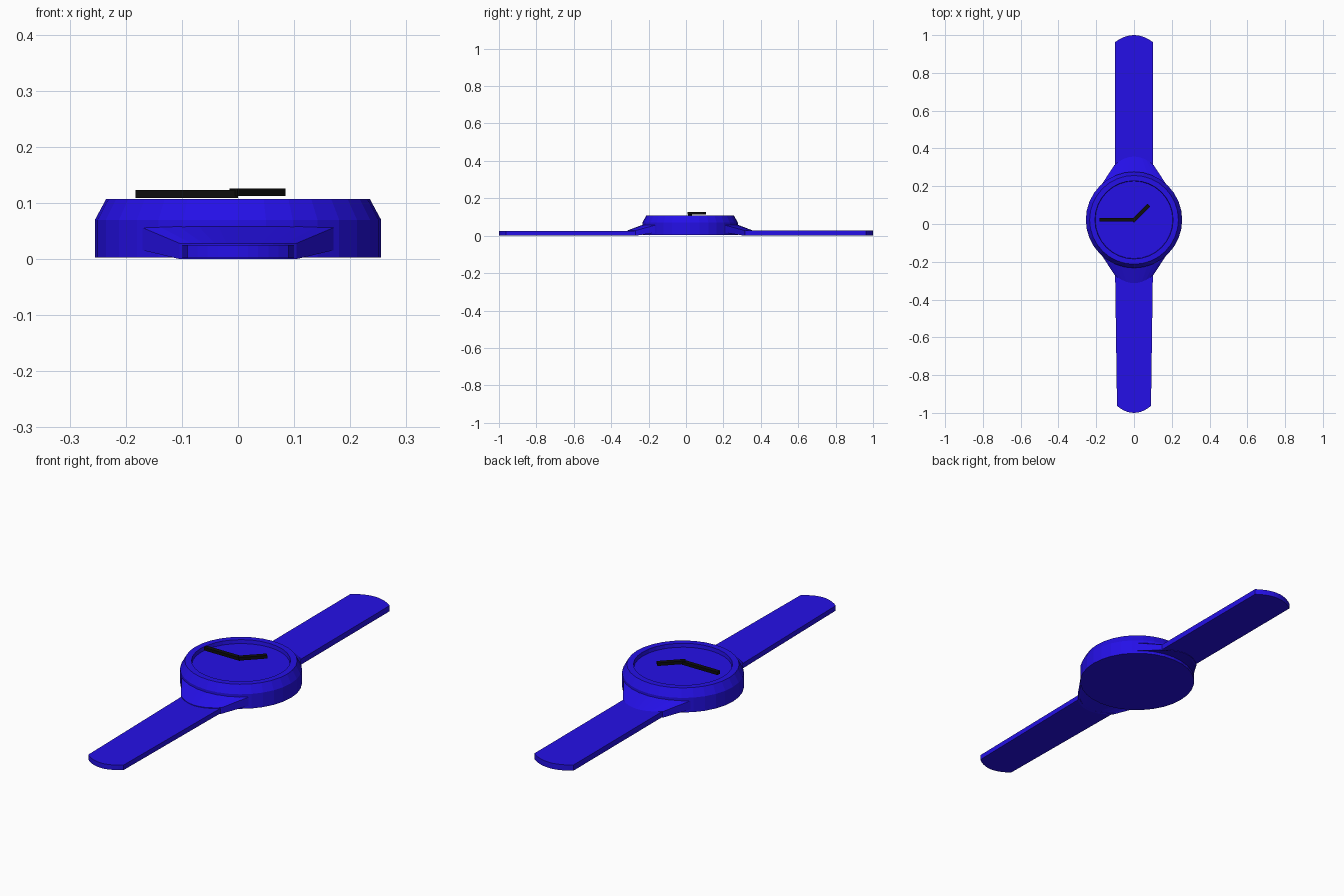
import bpy, bmesh, math

if "Cube" in bpy.data.objects:
    bpy.data.objects.remove(bpy.data.objects["Cube"])

CY = 0.022      # y of the case centre
SEG = 32


def material(name, rgb):
    m = bpy.data.materials.new(name)
    m.diffuse_color = (*rgb, 1)
    m.use_nodes = True
    m.node_tree.nodes["Principled BSDF"].inputs["Base Color"].default_value = m.diffuse_color
    return m


blue = material("blue_plastic", (0.018, 0.005, 0.8))
black = material("black_plastic", (0.004, 0.004, 0.004))


def finish(bm, name, mat):
    bmesh.ops.recalc_face_normals(bm, faces=bm.faces)
    me = bpy.data.meshes.new(name)
    bm.to_mesh(me)
    bm.free()
    ob = bpy.data.objects.new(name, me)
    me.materials.append(mat)
    bpy.context.collection.objects.link(ob)
    return ob


def lathe(name, profile, mat):
    """Stack of rings (radius, z), capped at both ends."""
    bm = bmesh.new()
    rings = []
    for r, z in profile:
        rings.append([bm.verts.new((r * math.cos(2 * math.pi * i / SEG),
                                    CY + r * math.sin(2 * math.pi * i / SEG), z))
                      for i in range(SEG)])
    for a, b in zip(rings, rings[1:]):
        for i in range(SEG):
            j = (i + 1) % SEG
            bm.faces.new((a[i], a[j], b[j], b[i]))
    bm.faces.new(rings[0])
    bm.faces.new(rings[-1])
    return finish(bm, name, mat)


def loft(name, inner, outer, z_in, z_out, side, mat, n=10):
    """Slab between two curves y(t), each (half_width, y function), t in -1..1."""
    bm = bmesh.new()
    cols = []
    for i in range(n + 1):
        t = -1 + 2 * i / n
        corners = []
        for (w, fy), (z0, z1) in ((inner, z_in), (outer, z_out)):
            corners += [(w * t, CY + side * fy(t), z0), (w * t, CY + side * fy(t), z1)]
        a, b, c, d = [bm.verts.new(p) for p in corners]
        cols.append((a, b, d, c))
    for p, q in zip(cols, cols[1:]):
        for k in range(4):
            m = (k + 1) % 4
            bm.faces.new((p[k], p[m], q[m], q[k]))
    bm.faces.new(cols[0])
    bm.faces.new(cols[-1])
    return finish(bm, name, mat)


# Case with chamfered bezel and recessed dial
lathe("case", [(0.255, 0.003), (0.255, 0.07), (0.235, 0.107),
               (0.207, 0.107), (0.205, 0.09)], blue)


# Lugs and straps on both sides
def lug_root(t):
    return math.sqrt(0.25 ** 2 - (0.18 * t) ** 2)


def lug_tip(t):
    return 0.29 + 0.045 * (1 - t * t)


for label, side, tip_w, end, top in (("front", -1, 0.09, 1.0 + CY, 0.025),
                                     ("back", 1, 0.1, 1.0 - CY, 0.028)):
    loft(label + "_lug", (0.18, lug_root), (0.104, lug_tip),
         (0.018, 0.06), (0.0, 0.028), side, blue)
    loft(label + "_strap", (0.1, lambda t: lug_tip(t) - 0.01),
         (tip_w, lambda t, e=end: e - 0.037 * t * t),
         (0.002, top), (0.002, top), side, blue)


# Hands
def hand(name, angle, back, length, z0, z1):
    bm = bmesh.new()
    bmesh.ops.create_cube(bm, size=1)
    bmesh.ops.scale(bm, vec=(length + back, 0.02, z1 - z0), verts=bm.verts)
    bmesh.ops.translate(bm, vec=((length - back) / 2, 0, 0), verts=bm.verts)
    ob = finish(bm, name, black)
    ob.location = (0, CY, (z0 + z1) / 2)
    ob.rotation_euler.z = math.radians(angle)


hand("minute_hand", 180, 0.0, 0.183, 0.109, 0.123)
hand("hour_hand", 45, 0.011, 0.11, 0.112, 0.126)
